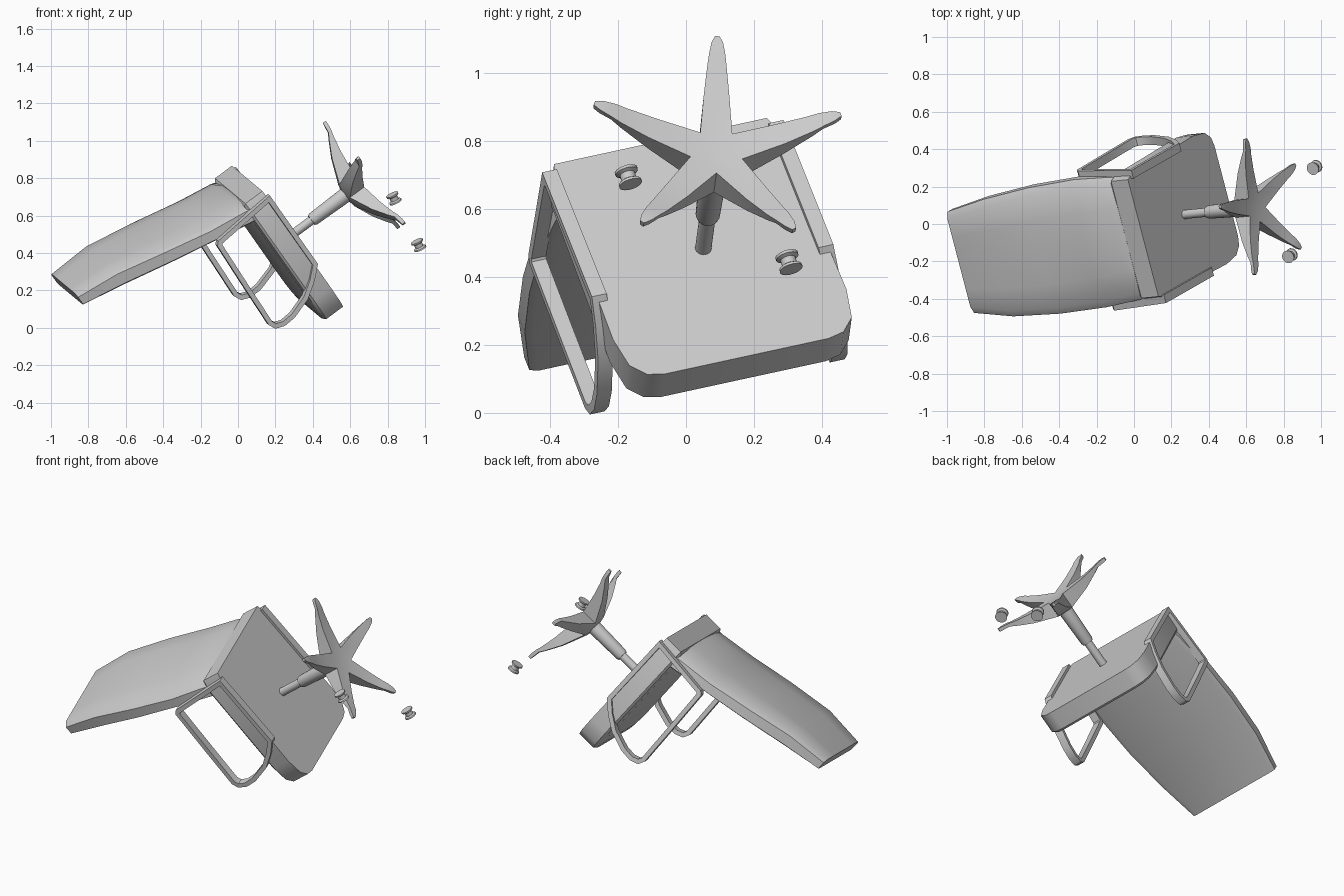
import bpy, bmesh, math
from mathutils import Matrix, Vector

if "Cube" in bpy.data.objects:
    bpy.data.objects.remove(bpy.data.objects["Cube"])

# Chair frame: x = sideways, y = toward the backrest, z = up through the seat; the chair lies tipped over
UP = Vector((-0.80, -0.08, -0.594)).normalized()
BACK = Vector((-0.545, -0.311, 0.778))
BACK = (BACK - UP * BACK.dot(UP)).normalized()
SIDE = BACK.cross(UP)
POSE = Matrix.Translation((0.692, 0.093, 0.797)) @ Matrix((SIDE, BACK, UP)).transposed().to_4x4()

grey = bpy.data.materials.new("plain_grey")
grey.diffuse_color = (0.6, 0.6, 0.6, 1)
grey.use_nodes = True
grey.node_tree.nodes["Principled BSDF"].inputs["Base Color"].default_value = grey.diffuse_color


def finish(name, bm, angle=35):
    bmesh.ops.recalc_face_normals(bm, faces=bm.faces)
    bm.transform(POSE)
    mesh = bpy.data.meshes.new(name)
    bm.to_mesh(mesh)
    bm.free()
    ob = bpy.data.objects.new(name, mesh)
    bpy.context.collection.objects.link(ob)
    mesh.materials.append(grey)
    bpy.context.view_layer.objects.active = ob
    ob.select_set(True)
    bpy.ops.object.shade_smooth_by_angle(angle=math.radians(angle))
    ob.select_set(False)
    return ob


def loft(bm, rings, closed=False):
    """Skin a list of equal-length point rings; cap the ends or close the loop."""
    loops = [[bm.verts.new(p) for p in ring] for ring in rings]
    n = len(loops[0])
    pairs = list(zip(loops, loops[1:])) + ([(loops[-1], loops[0])] if closed else [])
    for a, b in pairs:
        for i in range(n):
            bm.faces.new((a[i], a[(i + 1) % n], b[(i + 1) % n], b[i]))
    if not closed:
        bm.faces.new(loops[0])
        bm.faces.new(loops[-1])


def lathe(bm, profile, to_chair, sides=20):
    rings = []
    for r, h in profile:
        rings.append([to_chair @ Vector((r * math.cos(2 * math.pi * i / sides),
                                         r * math.sin(2 * math.pi * i / sides), h)) for i in range(sides)])
    loft(bm, rings)


# Seat: slab with clipped, rounded front corners and a softened top
half = [(0.255, -0.408), (0.305, -0.396), (0.345, -0.352), (0.362, -0.25), (0.350, 0.35), (0.330, 0.405)]
outline = half + [(-x, y) for x, y in reversed(half)]
bm = bmesh.new()
loft(bm, [[(x * s, y * s, z) for x, y in outline]
          for s, z in ((1, 0.527), (1, 0.64), (0.97, 0.653), (0.85, 0.660))])
finish("seat", bm)

# Backrest: cushion that narrows and leans back toward its top edge, bulging behind near the seat
# (height, half width, front, back, bulge)
sections = [(0.63, 0.335, 0.285, 0.385, 0.01), (0.675, 0.345, 0.295, 0.40, 0.03),
            (0.88, 0.36, 0.34, 0.428, 0.03), (1.15, 0.355, 0.39, 0.487, 0.018),
            (1.42, 0.33, 0.44, 0.542, 0.006), (1.66, 0.286, 0.472, 0.548, 0)]
bm = bmesh.new()
rings = []
for z, w, front, back, bulge in sections:
    t = back - front
    side = [(w - 0.025, front), (w, front + t * 0.12), (w, front + t * 0.75),
            (w - 0.04, back), (w * 0.5, back + bulge * 0.75), (w * 0.17, back + bulge)]
    rings.append([(x, y, z) for x, y in side] + [(-x, y, z) for x, y in reversed(side)])
loft(bm, rings)
finish("backrest", bm)

# Armrests: closed flat-bar loops on both sides of the seat, splayed slightly outward at the top
path = [(0.375, 0.512), (0.362, 0.70), (0.35, 0.88), (0.33, 0.90), (0.06, 0.91), (-0.20, 0.918),
        (-0.238, 0.90), (-0.258, 0.85), (-0.255, 0.78), (-0.218, 0.665), (-0.16, 0.58), (-0.095, 0.512)]
centre = Vector((0.09, 0.72))
for label, sx in (("left", 1), ("right", -1)):
    bm = bmesh.new()
    rings = []
    for i, p in enumerate(path):
        p = Vector(p)
        a = (p - Vector(path[i - 1])).normalized()
        b = (Vector(path[(i + 1) % len(path)]) - p).normalized()
        tan = (a + b).normalized()
        nrm = Vector((-tan.y, tan.x))
        if nrm.dot(centre - p) < 0:
            nrm = -nrm
        q = p + nrm * 0.026 / max(0.6, tan.dot(b))
        lean = 0.02 * (p.y - 0.90) / 0.37 - (0.01 if sx < 0 else 0.003)
        rings.append([(sx * (x + lean), v.x, v.y) for x, v in ((0.356, p), (0.402, p), (0.402, q), (0.356, q))])
    loft(bm, rings, closed=True)
    finish(label + "_armrest", bm)

# Star base: five tapering arms that drop from the hub to thin tips
# (distance out, half width, underside height, top height)
arm = [(0.065, 0.0472, 0.046, 0.142), (0.20, 0.037, 0.030, 0.09), (0.29, 0.028, 0.012, 0.042),
       (0.322, 0.024, 0.002, 0.022), (0.36, 0.017, -0.004, 0.017), (0.382, 0.007, -0.005, 0.014)]
bm = bmesh.new()
hub_low, hub_top = bm.verts.new((0, 0, 0.052)), bm.verts.new((0, 0, 0.16))
for k in range(5):
    turn = Matrix.Rotation(math.radians(180 + 72 * k), 3, 'Z')
    prev = None
    for r, w, low, top in arm:
        tw = w if prev is None else w * 0.85
        ring = [bm.verts.new(turn @ Vector(p)) for p in ((r, -w, low), (r, w, low), (r, tw, top), (r, -tw, top))]
        if prev is None:
            bm.faces.new((hub_low, ring[0], ring[1]))
            bm.faces.new((hub_top, ring[2], ring[3]))
        else:
            for i in range(4):
                bm.faces.new((prev[i], prev[(i + 1) % 4], ring[(i + 1) % 4], ring[i]))
        prev = ring
    bm.faces.new(prev)
bmesh.ops.remove_doubles(bm, verts=bm.verts, dist=0.002)
finish("star_base", bm, 20)

# Centre column: wide sleeve and thinner piston
bm = bmesh.new()
lathe(bm, [(0.042, 0.12), (0.036, 0.36), (0.031, 0.375)], Matrix.Identity(4))
finish("column_sleeve", bm)
bm = bmesh.new()
lathe(bm, [(0.024, 0.36), (0.024, 0.54)], Matrix.Identity(4))
finish("column_piston", bm)

# Casters: two loose spool-shaped wheels
axle = Vector((0.015, -0.985, 0.153)).to_track_quat('Z', 'X').to_matrix().to_4x4()
spool = [(0.035, -0.024), (0.034, -0.016), (0.023, -0.010),
         (0.023, 0.010), (0.034, 0.016), (0.035, 0.024)]
for i, pos in enumerate([(0.305, -0.077, -0.03), (-0.058, -0.49, -0.025)]):
    bm = bmesh.new()
    lathe(bm, spool, Matrix.Translation(pos) @ axle, 16)
    finish("caster_%d" % (i + 1), bm)
